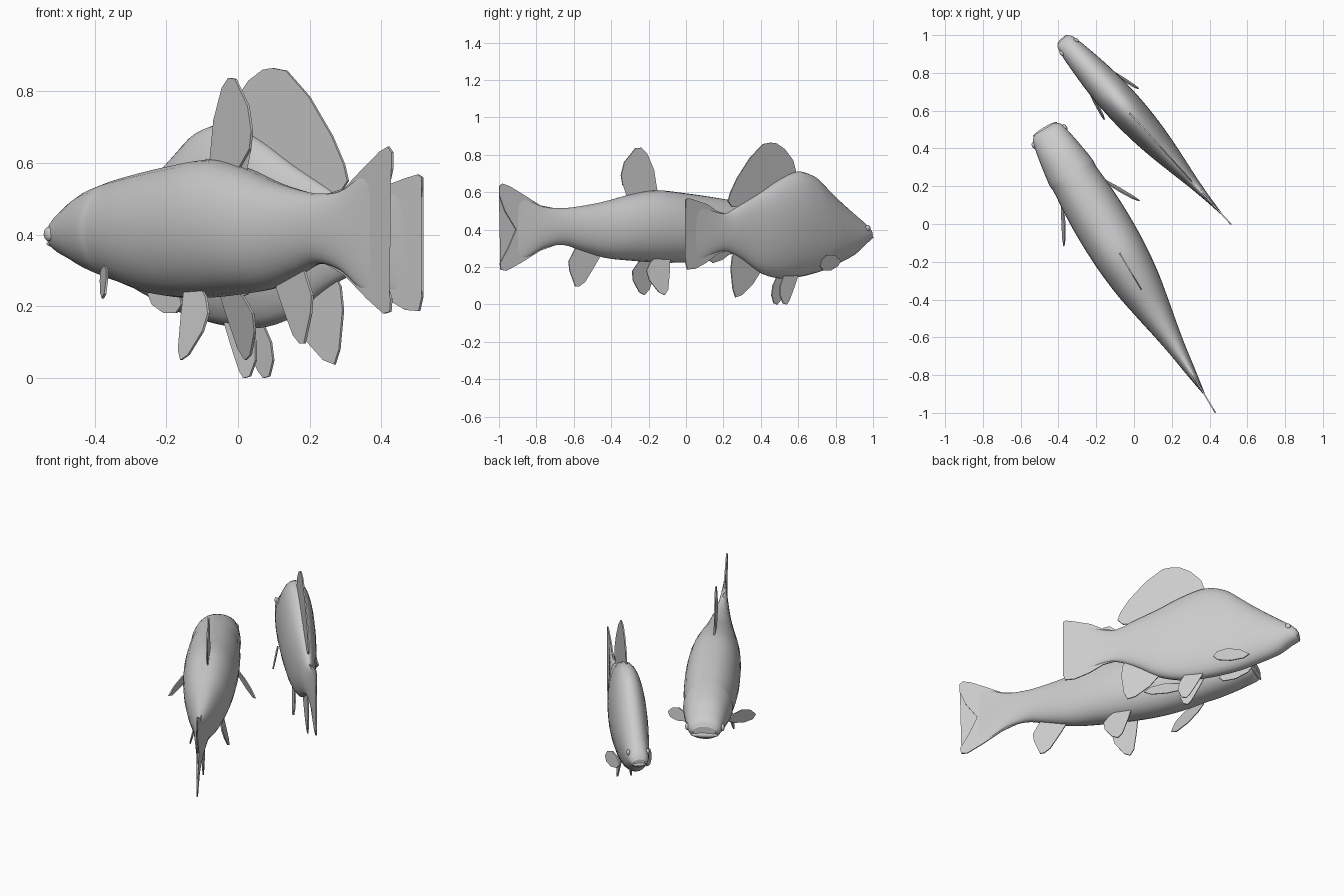
import bpy, bmesh, math
from mathutils import Vector

grey = bpy.data.materials.new("plain grey")
grey.diffuse_color = (0.6, 0.6, 0.6, 1)


def finish(name, bm, smooth):
    bmesh.ops.recalc_face_normals(bm, faces=bm.faces[:])
    me = bpy.data.meshes.new(name)
    bm.to_mesh(me)
    bm.free()
    me.materials.append(grey)
    for p in me.polygons:
        p.use_smooth = smooth and len(p.vertices) < 5
    ob = bpy.data.objects.new(name, me)
    bpy.context.collection.objects.link(ob)
    return ob


def spline(a, b, c, d, t):
    # Hermite between rows b and c, slopes from neighbours, parameter = column 0
    h = c[0] - b[0]
    out = []
    for i in range(len(b)):
        m0 = (c[i] - a[i]) / (c[0] - a[0]) * h
        m1 = (d[i] - b[i]) / (d[0] - b[0]) * h
        out.append((2*t**3 - 3*t**2 + 1)*b[i] + (t**3 - 2*t**2 + t)*m0
                   + (3*t**2 - 2*t**3)*c[i] + (t**3 - t**2)*m1)
    return out


class Fish:
    """Local frame: s runs from snout to tail, w to the fish's right, z up."""

    def __init__(self, name, head, back):
        self.name = name
        self.head = Vector((head[0], head[1], 0))
        self.back = Vector((back[0], back[1], 0)).normalized()
        self.side = Vector((-self.back.y, self.back.x, 0))

    def at(self, s, w, z):
        return self.head + self.back * s + self.side * w + Vector((0, 0, z))

    def body(self, rows, n=28, steps=4):
        # rows: distance, top, bottom, half width
        rings = []
        for i in range(len(rows) - 1):
            a, d = rows[max(i - 1, 0)], rows[min(i + 2, len(rows) - 1)]
            rings += [spline(a, rows[i], rows[i + 1], d, k / steps) for k in range(steps)]
        rings.append(rows[-1])
        bm = bmesh.new()
        loops = []
        for s, top, bot, hw in rings:
            mid, half = (top + bot) / 2, (top - bot) / 2
            loop = []
            for k in range(n):
                t = 2 * math.pi * k / n
                c, q = math.cos(t), math.sin(t)
                w = math.copysign(abs(c) ** 0.92, c) * max(hw, 0.002)
                loop.append(bm.verts.new(self.at(s, w, mid + q * half)))
            loops.append(loop)
        for l0, l1 in zip(loops, loops[1:]):
            for k in range(n):
                bm.faces.new((l0[k], l0[(k + 1) % n], l1[(k + 1) % n], l1[k]))
        bm.faces.new(loops[0])
        bm.faces.new(loops[-1])
        finish(self.name + "_body", bm, True)

    def fin(self, part, outline, lean=lambda s, z: 0.0, thick=0.007):
        # thin plate from an outline in (s, z); lean gives its sideways offset
        bm = bmesh.new()
        sides = []
        for o in (-thick / 2, thick / 2):
            sides.append([bm.verts.new(self.at(s, lean(s, z) + o, z)) for s, z in outline])
        caps = [bm.faces.new(sides[0]), bm.faces.new(sides[1][::-1])]
        n = len(outline)
        for k in range(n):
            j = (k + 1) % n
            bm.faces.new((sides[0][k], sides[0][j], sides[1][j], sides[1][k]))
        bmesh.ops.triangulate(bm, faces=caps)
        finish(self.name + "_" + part, bm, False)

    def fin_pair(self, part, outline, lean):
        self.fin("right_" + part, outline, lean)
        self.fin("left_" + part, outline, lambda s, z: -lean(s, z))

    def blob(self, part, centre, size):
        bm = bmesh.new()
        bmesh.ops.create_uvsphere(bm, u_segments=16, v_segments=10, radius=1)
        for v in bm.verts:
            v.co = self.at(*(c + x * r for c, x, r in zip(centre, v.co, size)))
        finish(self.name + "_" + part, bm, True)

    def eyes(self, s, w, z, r):
        for side, k in (("right", 1), ("left", -1)):
            self.blob(side + "_eye", (s, w * k, z), (r, r * 0.6, r))


# Long, low fish
a = Fish("long_fish", (-0.473, 0.505), (0.515, -0.857))
a.body([
    (0.00, .425, .37, .060), (0.02, .455, .345, .085), (0.08, .49, .325, .102),
    (0.16, .525, .30, .117), (0.27, .55, .275, .133), (0.31, .557, .268, .131),
    (0.45, .577, .24, .142), (0.60, .595, .225, .147), (0.78, .61, .225, .142),
    (0.95, .585, .235, .125), (1.10, .55, .25, .098), (1.25, .525, .29, .068),
    (1.36, .515, .318, .048), (1.48, .523, .30, .030), (1.58, .56, .25, .014),
    (1.64, .57, .235, .004)])
a.fin("tail_fin", [
    (1.40, .513), (1.5, .53), (1.6, .585), (1.69, .632), (1.735, .646), (1.755, .63),
    (1.755, .585), (1.72, .50), (1.65, .40), (1.70, .30), (1.75, .22), (1.745, .185),
    (1.71, .18), (1.62, .222), (1.5, .287), (1.40, .318)])
a.fin("dorsal_fin", [
    (.76, .57), (.77, .61), (.79, .72), (.835, .81), (.87, .838), (.905, .835),
    (.975, .76), (.995, .69), (.985, .64), (.93, .59), (.95, .55)])
a.fin("anal_fin", [
    (1.12, .29), (1.13, .25), (1.17, .19), (1.22, .12), (1.255, .097), (1.28, .097),
    (1.315, .18), (1.322, .23), (1.28, .30), (1.24, .33)])
a.fin_pair("pelvic_fin", [
    (.72, .26), (.735, .18), (.76, .08), (.785, .05), (.82, .065), (.87, .13),
    (.88, .18), (.85, .225), (.80, .26)],
    lambda s, z: .055 + .25 * (.25 - z))
a.fin_pair("pectoral_fin", [
    (.35, .30), (.41, .315), (.49, .305), (.555, .275), (.587, .235), (.55, .222),
    (.47, .238), (.39, .272)],
    lambda s, z: .113 + .48 * (s - .36) + .25 * (.28 - z))
a.eyes(.05, .094, .402, .02)
a.blob("lips", (.004, 0, .375), (.012, .075, .014))

# Shorter, high-backed fish
b = Fish("tall_fish", (-0.38, 0.978), (0.674, -0.739))
b.body([
    (0.000, .388, .345, .030), (0.015, .41, .335, .046), (0.04, .432, .32, .055),
    (0.115, .482, .265, .068), (0.25, .572, .21, .084), (0.32, .625, .185, .090),
    (0.41, .688, .163, .094), (0.52, .71, .145, .094), (0.656, .665, .14, .086),
    (0.79, .597, .17, .070), (0.927, .535, .245, .048), (1.035, .487, .285, .030),
    (1.13, .50, .27, .017), (1.21, .525, .235, .008), (1.26, .53, .22, .003)])
b.fin("tail_fin", [
    (1.04, .485), (1.10, .498), (1.17, .535), (1.26, .558), (1.31, .568), (1.328, .56),
    (1.318, .48), (1.277, .385), (1.30, .30), (1.328, .225), (1.315, .187), (1.26, .19),
    (1.18, .222), (1.10, .27), (1.04, .285)])
b.fin("dorsal_fin", [
    (.52, .67), (.53, .71), (.55, .77), (.61, .83), (.67, .861), (.71, .865),
    (.765, .858), (.86, .785), (.955, .675), (1.005, .595), (1.02, .55), (.99, .52),
    (.90, .52), (.70, .60)])
b.fin("anal_fin", [
    (.78, .19), (.79, .17), (.84, .11), (.92, .05), (.965, .038), (.985, .08),
    (1.0, .19), (.99, .255), (.965, .29), (.90, .30)])
b.fin_pair("pelvic_fin", [
    (.53, .165), (.57, .09), (.61, .02), (.63, 0), (.655, .005), (.675, .05),
    (.67, .10), (.64, .155)],
    lambda s, z: .025 + .08 * (.15 - z))
b.fin_pair("pectoral_fin", [
    (.27, .235), (.32, .262), (.39, .265), (.445, .24), (.466, .205), (.44, .182),
    (.37, .182), (.30, .205)],
    lambda s, z: .076 + .24 * (s - .29) + .15 * (.23 - z))
b.eyes(.055, .052, .408, .016)
b.blob("lips", (.003, 0, .358), (.009, .038, .010))
